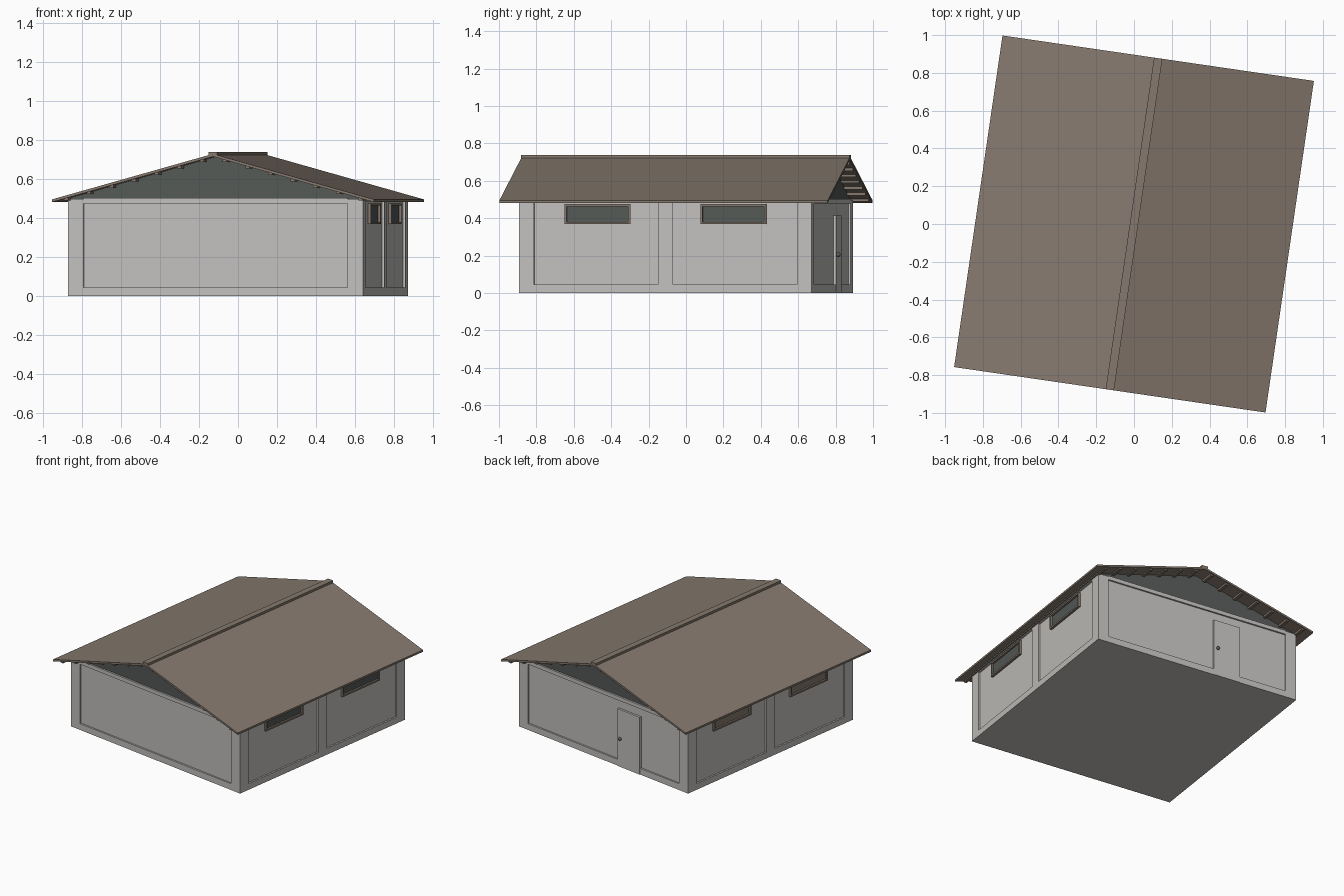
import bpy, bmesh, math
from mathutils import Matrix, Vector

if "Cube" in bpy.data.objects:
    bpy.data.objects.remove(bpy.data.objects["Cube"])

TURN = Matrix.Rotation(math.radians(-8.3), 4, 'Z')   # whole house is turned on its plot
HW, HL = 0.763, 0.79          # wall half width and half length
RW, RL = 0.833, 0.887         # roof half width and half length
RIDGE, SLOPE, THICK = 0.728, 0.28, 0.014
REC = 0.012                   # recess of wall panels behind the frame
POST, SILL, BEAM, WALL = 0.08, 0.045, 0.475, 0.503


def material(name, r, g, b):
    m = bpy.data.materials.new(name)
    m.use_nodes = True
    m.diffuse_color = (r, g, b, 1)
    m.node_tree.nodes["Principled BSDF"].inputs["Base Color"].default_value = (r, g, b, 1)
    return m


PLASTER = material("light grey plaster", 0.54, 0.53, 0.51)
ROOF = material("brown roofing", 0.235, 0.19, 0.155)
GLASS = material("dark glass", 0.09, 0.1, 0.094)
METAL = material("dark metal", 0.12, 0.12, 0.12)


def finish(name, bm, mat):
    bmesh.ops.recalc_face_normals(bm, faces=bm.faces)
    bm.transform(TURN)
    me = bpy.data.meshes.new(name)
    bm.to_mesh(me)
    bm.free()
    me.materials.append(mat)
    ob = bpy.data.objects.new(name, me)
    bpy.context.collection.objects.link(ob)
    return ob


def boxes(name, mat, *spans):
    """Object made of boxes, each given as x, y and z ranges."""
    bm = bmesh.new()
    for span in spans:
        lo, hi = (Vector(c) for c in zip(*span))
        place = Matrix.Translation((lo + hi) / 2) @ Matrix.Diagonal((*(hi - lo), 1))
        bmesh.ops.create_cube(bm, size=1, matrix=place)
    return finish(name, bm, mat)


def prism(name, mat, profile, half):
    """Extrude an x-z profile along y from -half to half."""
    bm = bmesh.new()
    face = bm.faces.new([bm.verts.new((x, -half, z)) for x, z in profile])
    ext = bmesh.ops.extrude_face_region(bm, geom=[face])
    verts = [v for v in ext["geom"] if isinstance(v, bmesh.types.BMVert)]
    bmesh.ops.translate(bm, verts=verts, vec=(0, 2 * half, 0))
    return finish(name, bm, mat)


def under(x):
    return RIDGE - THICK - SLOPE * abs(x)


def both(side, a, b):
    return tuple(sorted((side * a, side * b)))


# Wall core and glazed gables
CX, CY = HW - REC, HL - REC
boxes("wall_panels", PLASTER, ((-CX, CX), (-CY, CY), (0, 0.49)))
prism("gable_glazing", GLASS,
      [(-CX, 0.49), (CX, 0.49), (CX, under(CX)), (0, under(0)), (-CX, under(CX))], CY)

# Raised frame: corner posts, middle posts, ground sill and top beams
frame = []
for sx in (-1, 1):
    for sy in (-1, 1):
        frame.append((both(sx, HW - POST, HW), both(sy, HL - POST, HL), (0, 0.498)))
    side = both(sx, CX - 0.02, HW)
    frame.append((side, (-POST / 2, POST / 2), (0, 0.495)))
    frame.append((side, (-HL + POST, HL - POST), (0, SILL)))
    frame.append((side, (-HL + POST, HL - POST), (0.483, 0.495)))
for sy in (-1, 1):
    end = both(sy, CY - 0.02, HL)
    frame.append(((-HW + POST, HW - POST), end, (0, SILL)))
    frame.append(((-HW + POST, HW - POST), end, (BEAM, WALL)))
boxes("wall_frame", PLASTER, *frame)

# High side windows: glazed on one side, boarded on the other
W, B = 0.178, 0.012
Z0, Z1 = 0.368, 0.475
for sx, label, fill in ((1, "left", GLASS), (-1, "right", ROOF)):
    for yc, end in ((-0.367, "front"), (0.367, "back")):
        depth = both(sx, CX - 0.01, HW + 0.004)
        y0, y1 = yc - W, yc + W
        boxes(f"{label}_{end}_window_frame", ROOF,
              (depth, (y0, y1), (Z0, Z0 + B)), (depth, (y0, y1), (Z1 - B, Z1)),
              (depth, (y0, y0 + B), (Z0, Z1)), (depth, (y1 - B, y1), (Z0, Z1)))
        boxes(f"{label}_{end}_window_pane", fill,
              (both(sx, CX, CX + 0.003), (y0, y1), (Z0, Z1)))

# Back door and knob
boxes("back_door", PLASTER, ((-0.33, -0.128), (CY - 0.01, HL + 0.003), (0, 0.415)))
bm = bmesh.new()
bmesh.ops.create_uvsphere(bm, u_segments=12, v_segments=8, radius=0.012,
                          matrix=Matrix.Translation((-0.155, HL + 0.01, 0.205)))
knob = finish("door_knob", bm, METAL)
knob.data.shade_smooth()

# Roof slabs and ridge cap
eave = RIDGE - SLOPE * RW
prism("roof", ROOF, [(-RW, eave), (0, RIDGE), (RW, eave),
                     (RW, under(RW)), (0, under(0)), (-RW, under(RW))], RL)
CAP = 0.022
prism("ridge_cap", ROOF, [(-CAP, 0.738), (CAP, 0.738), (CAP, 0.716), (-CAP, 0.716)], RL)

# Purlins carrying the overhang
purlins = []
for sx in (-1, 1):
    for i in range(7):
        x = 0.06 + 0.117 * i
        purlins.append((both(sx, x - 0.011, x + 0.011), (-RL + 0.01, RL - 0.01),
                        (under(x) - 0.012, under(x) + 0.004)))
boxes("purlins", ROOF, *purlins)
